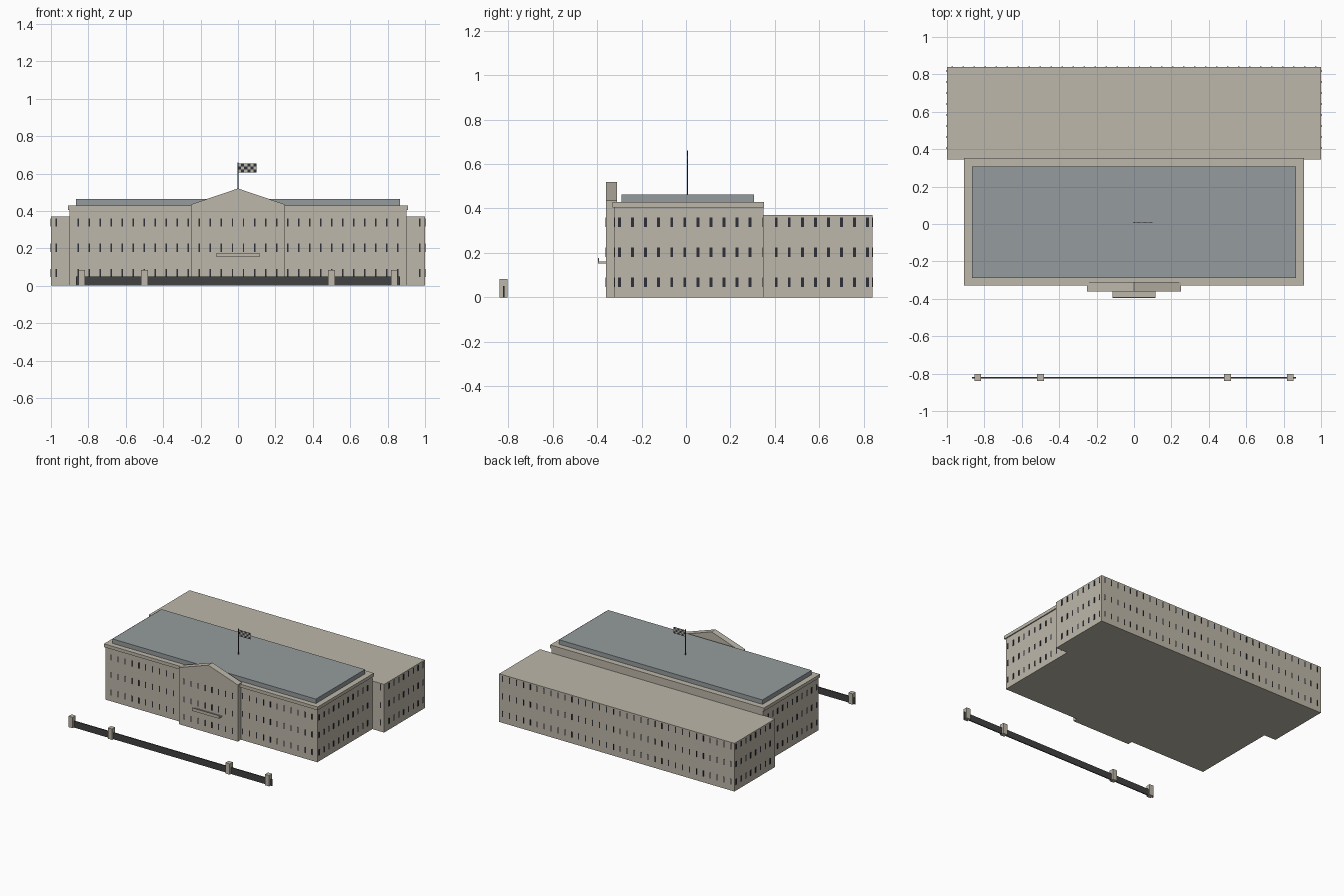
import bpy, bmesh
from mathutils import Vector

cube = bpy.data.objects.get("Cube")
if cube:
    bpy.data.objects.remove(cube, do_unlink=True)


def material(name, colour):
    m = bpy.data.materials.new(name)
    m.use_nodes = True
    m.diffuse_color = (*colour, 1)
    m.node_tree.nodes["Principled BSDF"].inputs["Base Color"].default_value = (*colour, 1)
    return m


stone = material("pale stone", (0.51, 0.475, 0.40))
slate = material("blue grey roof", (0.30, 0.33, 0.34))
iron = material("dark iron", (0.055, 0.055, 0.055))
glass = material("dark glass", (0.028, 0.030, 0.040))


def finish(bm, name, *mats):
    bmesh.ops.recalc_face_normals(bm, faces=bm.faces)
    mesh = bpy.data.meshes.new(name)
    bm.to_mesh(mesh)
    bm.free()
    for m in mats:
        mesh.materials.append(m)
    obj = bpy.data.objects.new(name, mesh)
    bpy.context.collection.objects.link(obj)
    return obj


def add_box(bm, low, high):
    low, high = Vector(low), Vector(high)
    verts = bmesh.ops.create_cube(bm, size=1)["verts"]
    for v in verts:
        v.co = (low + high) / 2 + v.co * (high - low)
    return verts[0].link_faces[:] and {f for v in verts for f in v.link_faces}


def box(name, low, high, mat):
    bm = bmesh.new()
    add_box(bm, low, high)
    return finish(bm, name, mat)


# Main block, cornice, flat roof and rear wing
box("main_block", (-0.9, -0.322, 0), (0.9, 0.35, 0.405), stone)
box("cornice", (-0.908, -0.33, 0.405), (0.908, 0.352, 0.43), stone)
box("roof_deck", (-0.865, -0.29, 0.43), (0.865, 0.307, 0.464), slate)
box("rear_wing", (-1, 0.346, 0), (1, 0.84, 0.37), stone)

# Gabled entrance bay, extruded from its front outline
outline = [(-0.25, 0), (0.25, 0), (0.25, 0.435), (0, 0.52), (-0.25, 0.435)]
bm = bmesh.new()
face = bm.faces.new([bm.verts.new((x, -0.36, z)) for x, z in outline])
extruded = bmesh.ops.extrude_face_region(bm, geom=[face])["geom"]
bmesh.ops.translate(bm, vec=(0, 0.05, 0),
                    verts=[g for g in extruded if isinstance(g, bmesh.types.BMVert)])
finish(bm, "entrance_bay", stone)

# Balcony slab with a raised front lip
box("balcony_slab", (-0.115, -0.396, 0.153), (0.115, -0.358, 0.162), stone)
box("balcony_lip", (-0.115, -0.396, 0.153), (0.115, -0.391, 0.176), stone)

# Window plates: three floors on a regular grid along each wall
PITCH = 2 / 34
FLOORS = (0.068, 0.203, 0.338)


def windows(name, axis, wall, start, end, width):
    bm = bmesh.new()
    for k in range(34):
        pos = -1 + PITCH * (k + 0.5) + (0.024 if axis == "x" else 0)
        if not start < pos < end:
            continue
        for z in FLOORS:
            along, across, tall = width / 2, 0.0015, 0.022
            dx, dy = (along, across) if axis == "y" else (across, along)
            x, y = (pos, wall) if axis == "y" else (wall, pos)
            add_box(bm, (x - dx, y - dy, z - tall), (x + dx, y + dy, z + tall))
    finish(bm, name, glass)


windows("bay_windows", "y", -0.36, -0.24, 0.24, 0.008)
windows("back_windows", "y", 0.84, -1, 1, 0.008)
for side, s in (("left", 1), ("right", -1)):
    lo, hi = sorted((s * 0.26, s * 0.9))
    windows(side + "_front_windows", "y", -0.322, lo, hi, 0.008)
    lo, hi = sorted((s * 0.92, s))
    windows(side + "_wing_front_windows", "y", 0.346, lo, hi, 0.008)
    windows(side + "_main_windows", "x", s * 0.9, -0.32, 0.33, 0.013)
    windows(side + "_wing_windows", "x", s, 0.36, 0.83, 0.013)

# Flagpole and chequered flag
bm = bmesh.new()
bmesh.ops.create_cone(bm, cap_ends=True, segments=8, radius1=0.003, radius2=0.003, depth=0.2)
pole = finish(bm, "flagpole", iron)
pole.location = (0, 0.007, 0.56)

bm = bmesh.new()
COLS, ROWS = 6, 3
for i in range(COLS):
    for j in range(ROWS):
        x, z = 0.1 * i / COLS, 0.605 + 0.048 * j / ROWS
        faces = add_box(bm, (x, 0.006, z), (x + 0.1 / COLS, 0.008, z + 0.048 / ROWS))
        for f in faces:
            f.material_index = (i + j) % 2
finish(bm, "flag", stone, glass)

# Low fence with stone posts
box("fence_panel", (-0.865, -0.825, 0), (0.865, -0.817, 0.05), iron)
for side, s in (("left", 1), ("right", -1)):
    for label, x in (("inner", 0.5), ("outer", 0.835)):
        box(f"{side}_{label}_post", (s * x - 0.018, -0.84, 0),
            (s * x + 0.018, -0.803, 0.083), stone)
